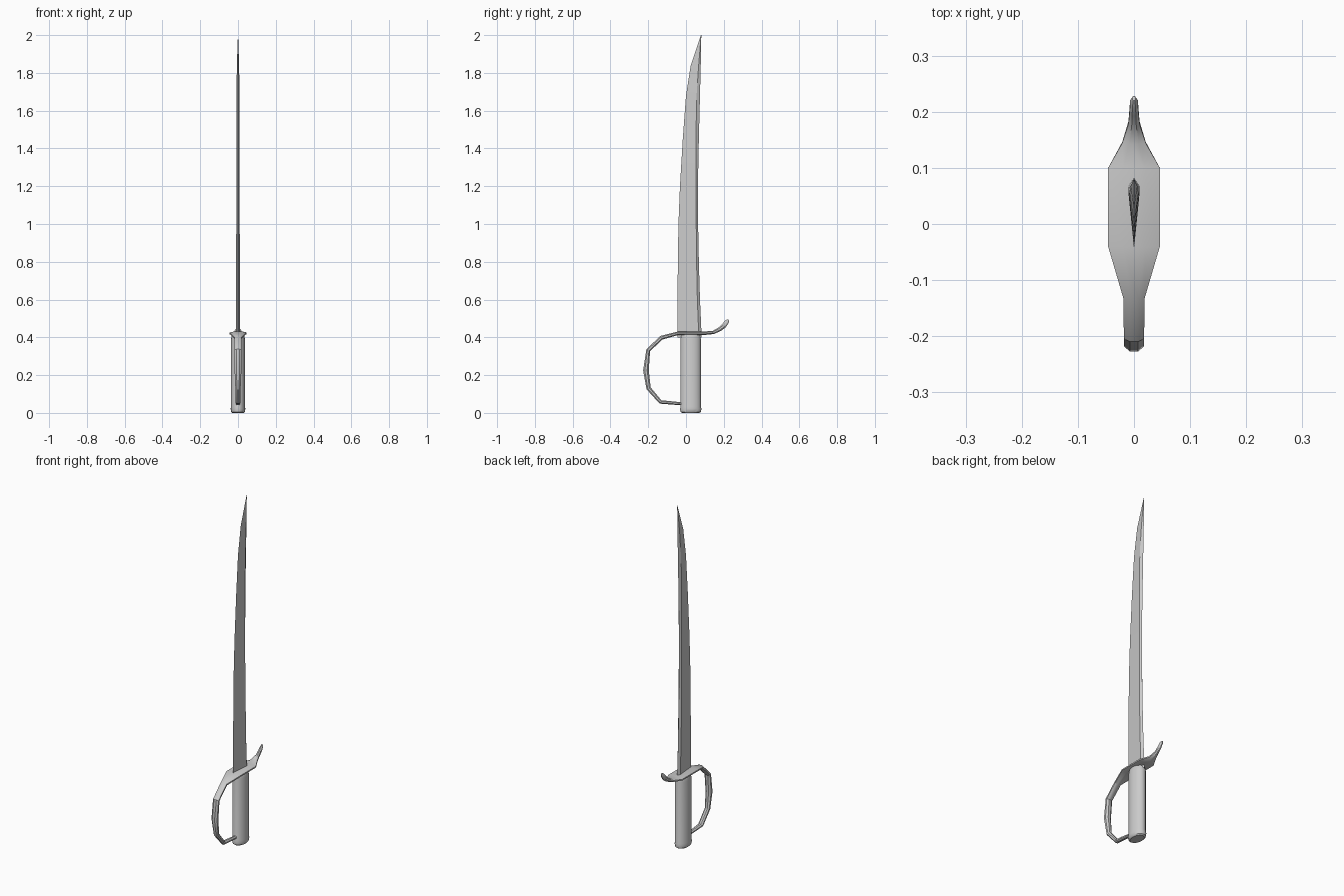
import bpy, bmesh, math
from mathutils import Vector

if "Cube" in bpy.data.objects:
    bpy.data.objects.remove(bpy.data.objects["Cube"])


def loft(name, rings, smooth=None):
    """Skin a list of equal-length point rings and cap both ends."""
    bm = bmesh.new()
    vr = [[bm.verts.new(p) for p in r] for r in rings]
    n = len(rings[0])
    for a, b in zip(vr, vr[1:]):
        for i in range(n):
            j = (i + 1) % n
            bm.faces.new((a[i], a[j], b[j], b[i]))
    bm.faces.new(vr[0])
    bm.faces.new(vr[-1])
    bmesh.ops.remove_doubles(bm, verts=bm.verts, dist=1e-5)
    bmesh.ops.recalc_face_normals(bm, faces=bm.faces)
    me = bpy.data.meshes.new(name)
    bm.to_mesh(me)
    bm.free()
    ob = bpy.data.objects.new(name, me)
    bpy.context.collection.objects.link(ob)
    if smooth:
        bpy.ops.object.select_all(action='DESELECT')
        ob.select_set(True)
        bpy.context.view_layer.objects.active = ob
        bpy.ops.object.shade_smooth_by_angle(angle=math.radians(smooth))
    return ob


# Blade: z, cutting edge y, ridge y, back y, half thickness
blade = [(0.40, -0.045, 0.068, 0.083, 0.010),
         (0.60, -0.045, 0.060, 0.074, 0.010),
         (0.80, -0.043, 0.056, 0.068, 0.010),
         (1.00, -0.040, 0.054, 0.064, 0.009),
         (1.20, -0.032, 0.053, 0.063, 0.009),
         (1.45, -0.017, 0.053, 0.068, 0.009),
         (1.68, 0.000, 0.056, 0.074, 0.008),
         (1.84, 0.025, 0.067, 0.078, 0.006),
         (2.00, 0.079, 0.080, 0.081, 0.0005)]
loft("blade", [[(0, e, z), (t, r, z), (0, b, z), (-t, r, z)]
               for z, e, r, b, t in blade], 15)

# Grip: oval handle with rounded rims (z, x radius, y radius)
grip = [(0.0, 0.030, 0.046), (0.006, 0.036, 0.054), (0.022, 0.039, 0.057),
        (0.032, 0.037, 0.054), (0.39, 0.037, 0.054), (0.405, 0.034, 0.051),
        (0.42, 0.030, 0.046)]
loft("grip", [[(rx * math.cos(a), 0.025 + ry * math.sin(a), z)
               for a in (i * math.tau / 20 for i in range(20))]
              for z, rx, ry in grip], 35)

# Guard: cross plate running into hook and knuckle bow
# path y, z, half width, half thickness
guard = [(0.224, 0.493, 0.003, 0.005), (0.217, 0.483, 0.007, 0.011),
         (0.202, 0.463, 0.008, 0.013), (0.180, 0.444, 0.010, 0.011),
         (0.145, 0.426, 0.021, 0.009), (0.10, 0.422, 0.046, 0.009),
         (-0.04, 0.422, 0.046, 0.009), (-0.13, 0.398, 0.019, 0.011),
         (-0.200, 0.332, 0.018, 0.011), (-0.212, 0.225, 0.018, 0.015),
         (-0.198, 0.130, 0.014, 0.012), (-0.135, 0.058, 0.014, 0.010),
         (-0.02, 0.048, 0.010, 0.008)]
rings = []
for k, (y, z, w, t) in enumerate(guard):
    # average of neighbouring segment directions gives a mitred section
    p = Vector((y, z))
    dirs = [(Vector(guard[j][:2]) - Vector(guard[j - 1][:2])).normalized()
            for j in (k, k + 1) if 0 < j < len(guard)]
    d = sum(dirs, Vector((0, 0))).normalized()
    n = Vector((-d.y, d.x))
    ring = []
    for i in range(8):
        a = (i + 0.5) * math.tau / 8
        q = p + n * t * math.sin(a) / math.cos(math.pi / 8)
        ring.append((w * math.cos(a) / math.cos(math.pi / 8), q.x, q.y))
    rings.append(ring)
loft("guard", rings, 30)
